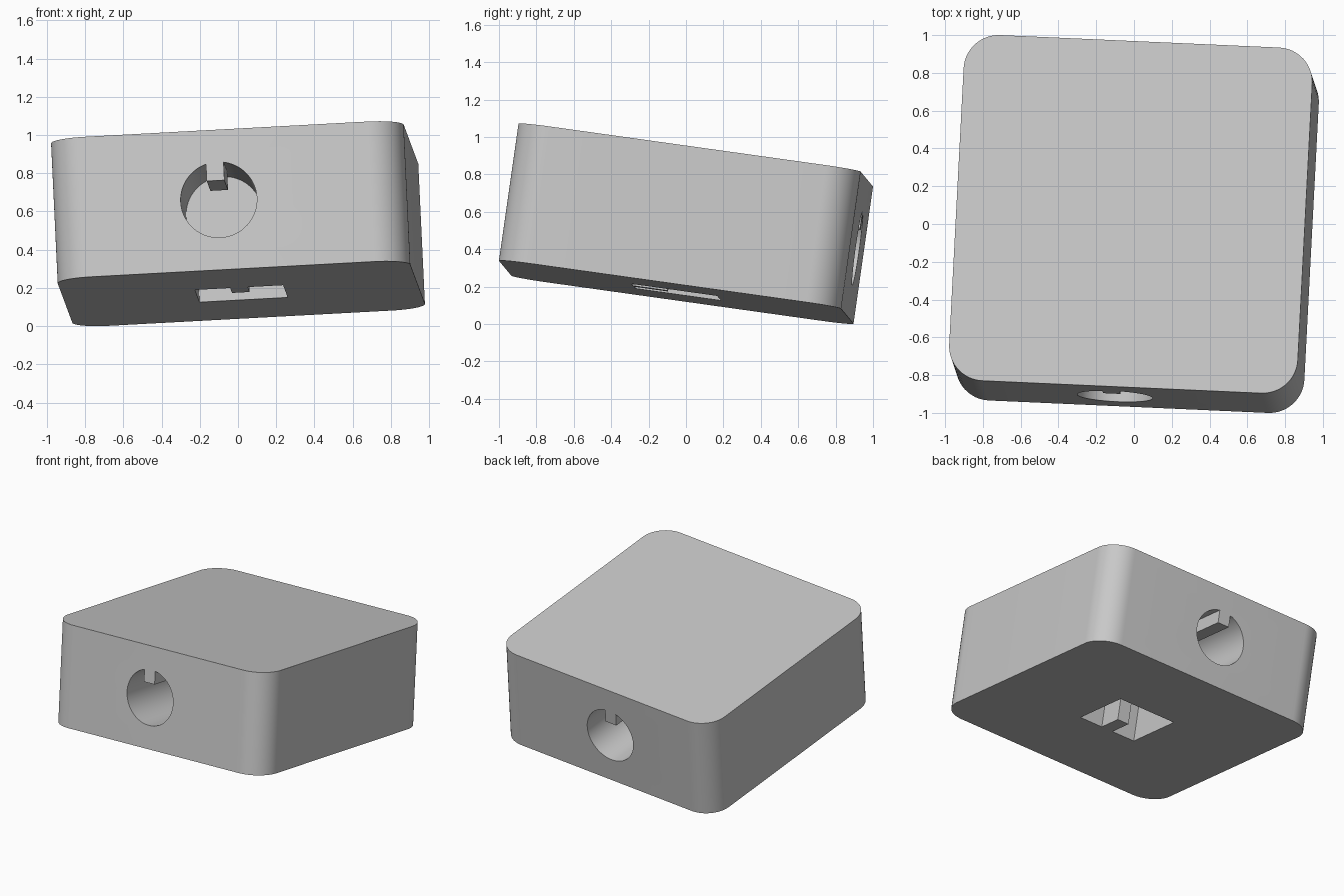
import bpy, bmesh, math
from mathutils import Matrix, Vector

if "Cube" in bpy.data.objects:
    bpy.data.objects.remove(bpy.data.objects["Cube"])

SIDE, HEIGHT, CORNER = 1.85, 0.741, 0.185
HALF = SIDE / 2
HOLE_DEPTH, KEY_DEPTH, KEY_WIDTH = 0.555, 0.37, 0.0925
BORE_X, BORE_RADIUS = -0.053, 0.2
POCKET = 0.4625
OUT = 0.1  # how far the cutters stick out

grey = bpy.data.materials.new("light_grey")
grey.use_nodes = True
colour = (0.58, 0.58, 0.58, 1)
grey.diffuse_color = colour
grey.node_tree.nodes["Principled BSDF"].inputs["Base Color"].default_value = colour


def make_object(name, bm):
    bmesh.ops.recalc_face_normals(bm, faces=bm.faces)
    mesh = bpy.data.meshes.new(name)
    bm.to_mesh(mesh)
    bm.free()
    mesh.materials.append(grey)
    obj = bpy.data.objects.new(name, mesh)
    bpy.context.collection.objects.link(obj)
    return obj


def box(name, low, high, corner=0):
    """Box between two corners, with optional rounded upright edges."""
    low, high = Vector(low), Vector(high)
    bm = bmesh.new()
    bmesh.ops.create_cube(bm, size=1)
    bmesh.ops.scale(bm, vec=[abs(d) for d in high - low], verts=bm.verts)
    bmesh.ops.translate(bm, vec=(low + high) / 2, verts=bm.verts)
    if corner:
        upright = [e for e in bm.edges
                   if abs(e.verts[0].co.z - e.verts[1].co.z) > 0.1]
        bmesh.ops.bevel(bm, geom=upright, offset=corner, segments=16,
                        profile=0.5, affect='EDGES')
    return make_object(name, bm)


def cylinder_along_y(name, x, y0, y1, radius):
    bm = bmesh.new()
    bmesh.ops.create_cone(bm, cap_ends=True, segments=64, radius1=radius,
                          radius2=radius, depth=abs(y1 - y0))
    bmesh.ops.rotate(bm, matrix=Matrix.Rotation(math.pi / 2, 3, 'X'), verts=bm.verts)
    bmesh.ops.translate(bm, vec=(x, (y0 + y1) / 2, 0), verts=bm.verts)
    return make_object(name, bm)


def subtract(target, cutter):
    mod = target.modifiers.new("cut", 'BOOLEAN')
    mod.operation = 'DIFFERENCE'
    mod.solver = 'EXACT'
    mod.object = cutter
    bpy.context.view_layer.objects.active = target
    bpy.ops.object.modifier_apply(modifier=mod.name)
    bpy.data.objects.remove(cutter)


# Rounded block
block = box("block", (-HALF, -HALF, -HEIGHT / 2), (HALF, HALF, HEIGHT / 2), CORNER)

# Round keyed sockets, front and back
for side in (-1, 1):
    bore = cylinder_along_y("bore", BORE_X, side * (HALF + OUT),
                            side * (HALF - HOLE_DEPTH), BORE_RADIUS)
    key_x = BORE_X - 0.012
    key = box("key", (key_x - KEY_WIDTH / 2, side * (HALF + 2 * OUT), 0.102),
              (key_x + KEY_WIDTH / 2, side * (HALF - KEY_DEPTH), 0.3))
    subtract(bore, key)
    subtract(block, bore)

# Square keyed socket underneath
base = -HEIGHT / 2
pocket = box("pocket", (-POCKET / 2, -POCKET / 2, base - OUT),
             (POCKET / 2, POCKET / 2, base + HOLE_DEPTH))
key = box("key", (-KEY_WIDTH / 2, -POCKET / 2 - OUT, base - 2 * OUT),
          (KEY_WIDTH / 2, -POCKET / 2 + 0.185, base + KEY_DEPTH))
subtract(pocket, key)
subtract(block, pocket)

# Tilt the block
up = Vector((-0.047, 0.141, 0.989)).normalized()
right = Vector((1, -0.0445, 0.055))
right = (right - up * right.dot(up)).normalized()
back = up.cross(right)
tilt = Matrix((right, back, up)).transposed().to_4x4()
block.data.transform(tilt)

# Centre it and stand it on the ground
points = [v.co for v in block.data.vertices]
low = Vector([min(p[i] for p in points) for i in range(3)])
high = Vector([max(p[i] for p in points) for i in range(3)])
middle = (low + high) / 2
block.data.transform(Matrix.Translation((-middle.x, -middle.y, -low.z)))

bpy.ops.object.select_all(action='DESELECT')
block.select_set(True)
bpy.context.view_layer.objects.active = block
bpy.ops.object.shade_smooth_by_angle(angle=math.radians(30))
